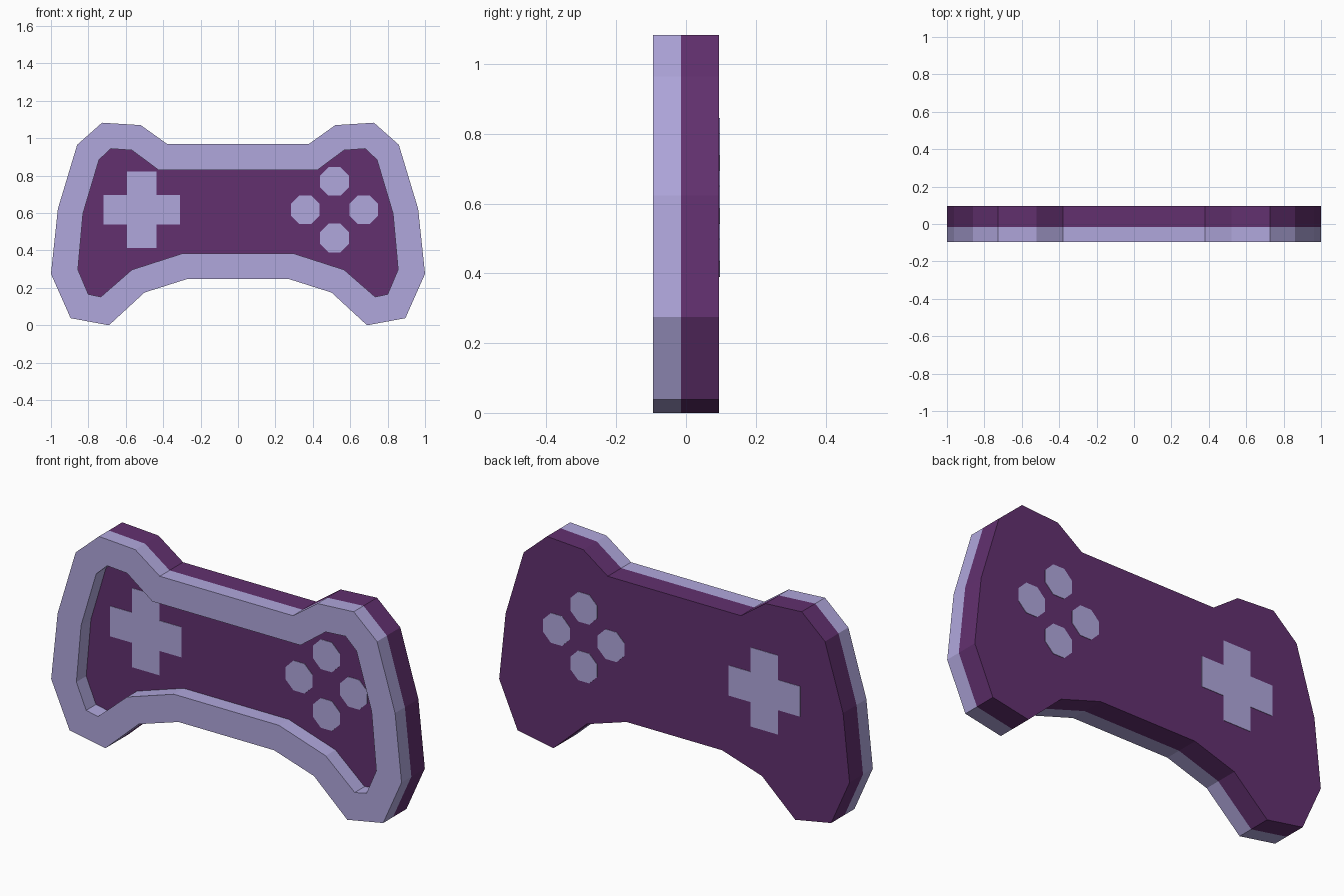
import bpy, bmesh, math

cube = bpy.data.objects.get("Cube")
if cube:
    bpy.data.objects.remove(cube, do_unlink=True)

FRONT, SEAM, BACK = -0.095, -0.015, 0.095
PROUD = 0.002


def material(name, colour):
    mat = bpy.data.materials.new(name)
    mat.use_nodes = True
    mat.diffuse_color = colour
    mat.node_tree.nodes["Principled BSDF"].inputs["Base Color"].default_value = colour
    return mat


lavender = material("lavender", (0.434, 0.386, 0.716, 1))
purple = material("deep purple", (0.122, 0.030, 0.159, 1))


def mirrored(half):
    """Close a right-hand outline with its mirror image."""
    return half + [(-x, z) for x, z in reversed(half)]


def finish(name, bm, mat):
    bmesh.ops.recalc_face_normals(bm, faces=bm.faces)
    mesh = bpy.data.meshes.new(name)
    bm.to_mesh(mesh)
    bm.free()
    mesh.materials.append(mat)
    obj = bpy.data.objects.new(name, mesh)
    bpy.context.collection.objects.link(obj)
    return obj


def loop(bm, outline, y):
    return [bm.verts.new((x, y, z)) for x, z in outline]


def bridge(bm, a, b):
    n = len(a)
    for i in range(n):
        j = (i + 1) % n
        bm.faces.new((a[i], a[j], b[j], b[i]))


def slab(name, outline, y0, y1, mat):
    """Extrude an outline from y0 to y1."""
    bm = bmesh.new()
    a, b = loop(bm, outline, y0), loop(bm, outline, y1)
    bm.faces.new(a)
    bm.faces.new(b)
    bridge(bm, a, b)
    return finish(name, bm, mat)


def frame(name, outer, inner, y0, y1, mat):
    """Extruded ring between two matching outlines."""
    bm = bmesh.new()
    loops = [loop(bm, o, y) for o, y in
             ((outer, y0), (inner, y0), (inner, y1), (outer, y1))]
    for i in range(4):
        bridge(bm, loops[i], loops[(i + 1) % 4])
    return finish(name, bm, mat)


# Body outlines, from top centre clockwise
outer = mirrored([(0.38, 0.97), (0.52, 1.07), (0.727, 1.083), (0.86, 0.965),
                  (0.963, 0.623), (1.0, 0.275), (0.895, 0.038), (0.69, 0.0),
                  (0.50, 0.175), (0.273, 0.247)])
inner = mirrored([(0.423, 0.829), (0.567, 0.936), (0.68, 0.944), (0.743, 0.885),
                  (0.829, 0.597), (0.856, 0.297), (0.80, 0.166), (0.733, 0.152),
                  (0.567, 0.297), (0.30, 0.383)])

# Purple back shell and raised lavender rim
slab("back_shell", outer, SEAM, BACK, purple)
frame("front_rim", outer, inner, FRONT, SEAM, lavender)

# Direction pad, showing on both faces
cx, cz, arm, half = -0.515, 0.618, 0.204, 0.078
quarter = [(half, arm), (half, half), (arm, half)]
cross = []
for k in range(4):
    c, s = round(math.cos(k * math.pi / 2)), round(math.sin(k * math.pi / 2))
    cross += [(cx + x * c + z * s, cz - x * s + z * c) for x, z in quarter]
slab("direction_pad", cross, SEAM - PROUD, BACK + PROUD, lavender)

# Four round buttons in a diamond, showing on both faces
bx, bz, spread, radius = 0.516, 0.618, 0.156, 0.083
for name, dx, dz in (("top", 0, 1), ("left", 1, 0), ("bottom", 0, -1), ("right", -1, 0)):
    ring = [(bx + dx * spread + radius * math.cos((i + 0.5) * math.pi / 4),
             bz + dz * spread * 0.97 + radius * math.sin((i + 0.5) * math.pi / 4))
            for i in range(8)]
    slab(name + "_button", ring, SEAM - PROUD, BACK + PROUD, lavender)
